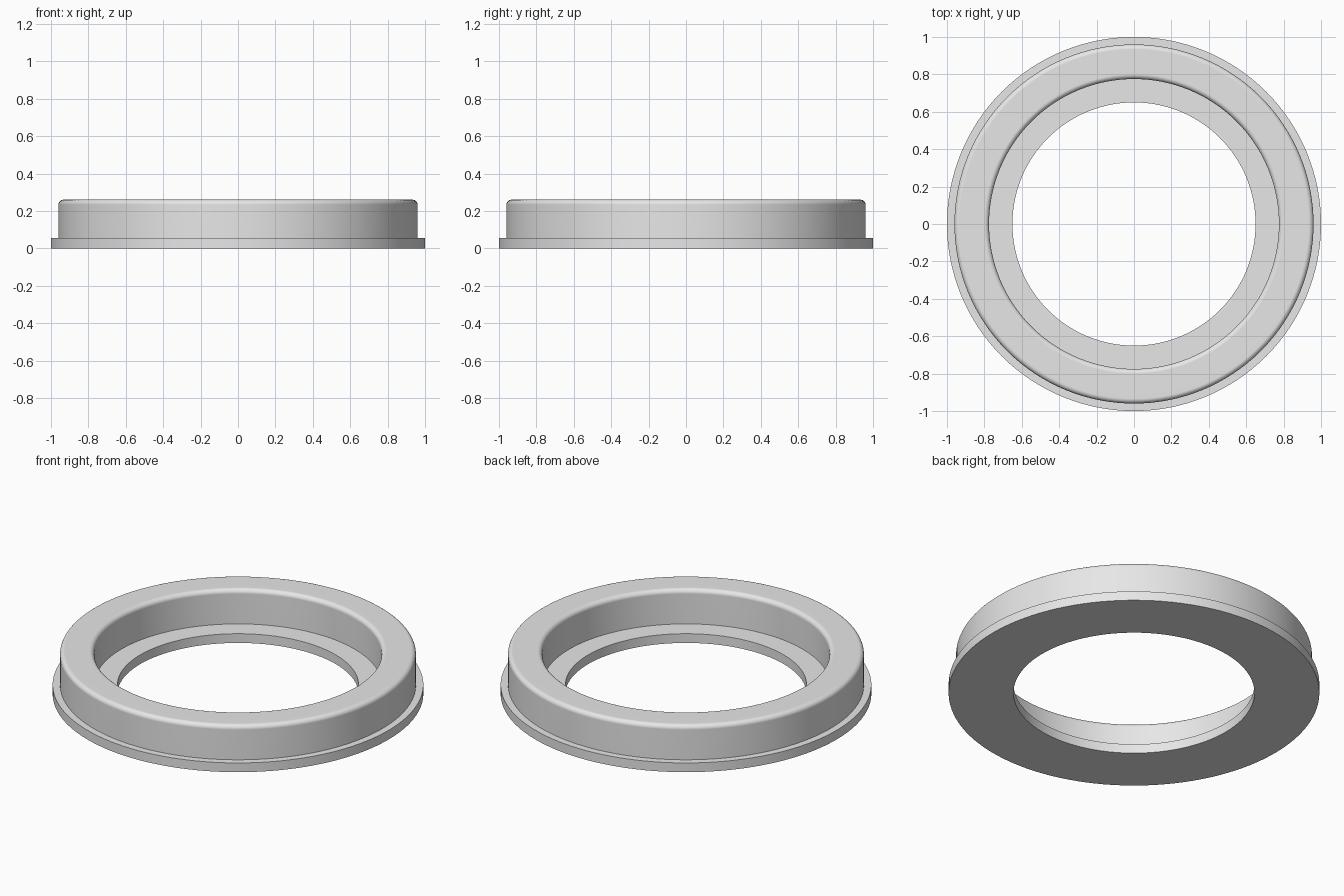
import bpy
import bmesh
import math

cube = bpy.data.objects.get("Cube")
if cube:
    bpy.data.objects.remove(cube, do_unlink=True)

SEGMENTS = 128
FILLET = 0.026
R_HOLE, R_IN, R_OUT, R_FLANGE = 0.65, 0.775, 0.96, 1.0
FLANGE_H, TOP = 0.055, 0.26


def fillet(cx, cz, start, end, steps=6):
    """Points on a rounded corner, angles in degrees."""
    angles = [math.radians(start + (end - start) * i / steps) for i in range(steps + 1)]
    return [(cx + FILLET * math.cos(a), cz + FILLET * math.sin(a)) for a in angles]


# Cross-section: flat flange, upright wall with rounded rims, inner ledge
profile = [(R_HOLE, 0), (R_FLANGE, 0), (R_FLANGE, FLANGE_H), (R_OUT, FLANGE_H)]
profile += fillet(R_OUT - FILLET, TOP - FILLET, 0, 90)
profile += fillet(R_IN + FILLET, TOP - FILLET, 90, 180)
profile += [(R_IN, FLANGE_H), (R_HOLE, FLANGE_H)]

# Turn the closed cross-section into a ring
bm = bmesh.new()
rings = []
for s in range(SEGMENTS):
    a = math.tau * s / SEGMENTS
    rings.append([bm.verts.new((r * math.cos(a), r * math.sin(a), z)) for r, z in profile])
for s, ring in enumerate(rings):
    following = rings[(s + 1) % SEGMENTS]
    for i in range(len(profile)):
        j = (i + 1) % len(profile)
        bm.faces.new((ring[i], following[i], following[j], ring[j]))
bmesh.ops.recalc_face_normals(bm, faces=bm.faces)
mesh = bpy.data.meshes.new("flanged_ring")
bm.to_mesh(mesh)
bm.free()

flanged_ring = bpy.data.objects.new("flanged_ring", mesh)
bpy.context.collection.objects.link(flanged_ring)

# Plain grey finish
grey = bpy.data.materials.new("light_grey")
grey.use_nodes = True
colour = (0.8, 0.8, 0.8, 1)
grey.diffuse_color = colour
grey.node_tree.nodes["Principled BSDF"].inputs["Base Color"].default_value = colour
mesh.materials.append(grey)

# Smooth round walls, crisp steps, flat faces kept flat
bpy.ops.object.select_all(action="DESELECT")
flanged_ring.select_set(True)
bpy.context.view_layer.objects.active = flanged_ring
bpy.ops.object.shade_smooth_by_angle(angle=math.radians(30))
weighted = flanged_ring.modifiers.new("weighted_normals", "WEIGHTED_NORMAL")
weighted.keep_sharp = True
